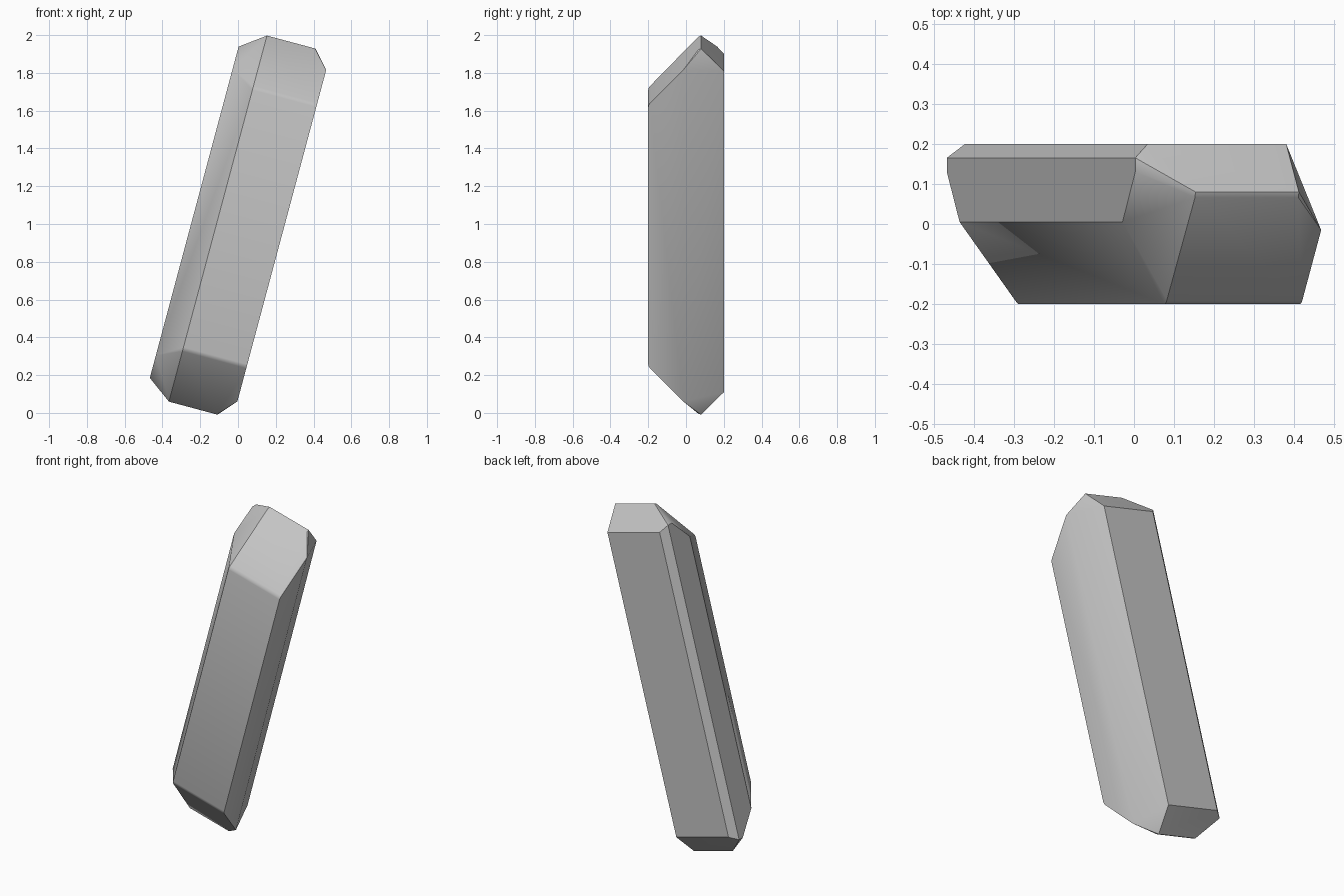
import bpy, bmesh
from math import radians
from mathutils import Matrix

cube = bpy.data.objects.get("Cube")
if cube:
    bpy.data.objects.remove(cube)

# Plain grey material
grey = bpy.data.materials.new("plain grey")
grey.use_nodes = True
colour = (0.55, 0.55, 0.55, 1)
grey.diffuse_color = colour
grey.node_tree.nodes["Principled BSDF"].inputs["Base Color"].default_value = colour

# Corners of one pointed end: across, depth, along the bar
corners = [
    (0.24, -0.015, 0.908), (0.157, 0.2, 0.88),     # right bevel
    (-0.24, 0.005, 0.785), (-0.24, 0.13, 0.908),   # left face
    (-0.24, 0.165, 0.908), (-0.2, 0.2, 0.88),      # narrow rear bevel
]

# Softened crosswise edges: start, finish, then depth and height of each step
soft_edges = [
    (-0.11, 0.24, [(-0.2, 0.705), (-0.197, 0.717), (-0.19, 0.727)]),  # front edge
    (-0.11, 0.157, [(0.066, 0.998), (0.08, 1.003), (0.094, 0.986)]),  # end ridge
]
for start, finish, steps in soft_edges:
    corners += [(x, y, z) for x in (start, finish) for y, z in steps]

# Both ends are mirrored and wrapped into one faceted bar
bm = bmesh.new()
for end in (-1, 1):
    for x, y, z in corners:
        bm.verts.new((x, y, z * end))
hull = bmesh.ops.convex_hull(bm, input=bm.verts[:])
loose = [v for v in bm.verts if not v.link_faces]
bmesh.ops.delete(bm, geom=loose, context='VERTS')
bmesh.ops.dissolve_limit(bm, angle_limit=radians(2),
                         verts=bm.verts[:], edges=bm.edges[:])
bmesh.ops.recalc_face_normals(bm, faces=bm.faces[:])

# Lean the bar to its left and stand it on the ground
bmesh.ops.transform(bm, verts=bm.verts[:],
                    matrix=Matrix.Translation((0, 0, 1)) @ Matrix.Rotation(radians(15), 4, 'Y'))

mesh = bpy.data.meshes.new("slanted_bar")
bm.to_mesh(mesh)
bm.free()
mesh.materials.append(grey)
bar = bpy.data.objects.new("slanted_bar", mesh)
bpy.context.collection.objects.link(bar)
bpy.ops.object.select_all(action='DESELECT')
bar.select_set(True)
bpy.context.view_layer.objects.active = bar
bpy.ops.object.shade_smooth_by_angle(angle=radians(30))
